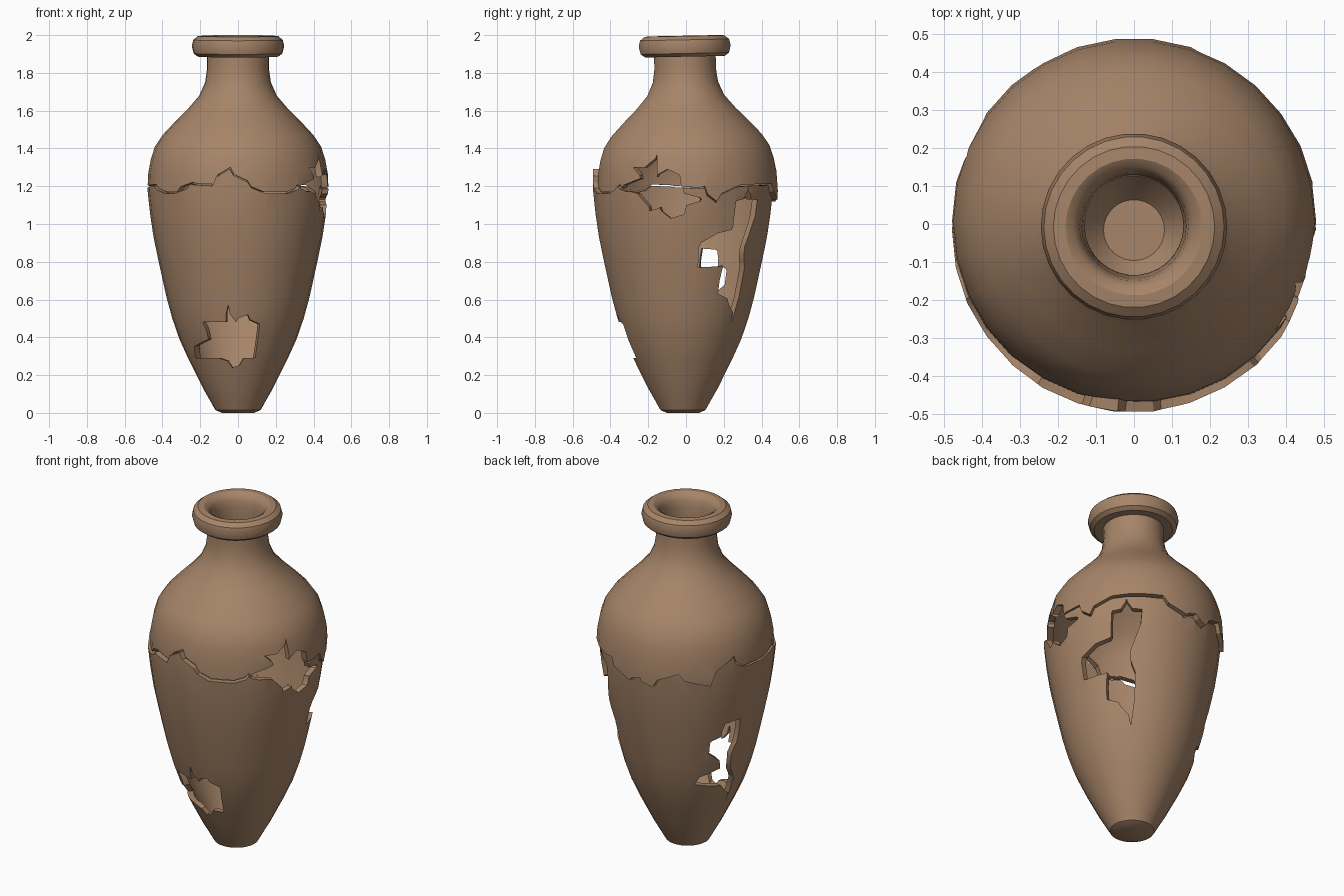
import bpy, bmesh, math
from mathutils import Matrix

if "Cube" in bpy.data.objects:
    bpy.data.objects.remove(bpy.data.objects["Cube"])

SEGMENTS = 30
WALL = 0.034

clay = bpy.data.materials.new("brown clay")
clay.diffuse_color = (0.385, 0.233, 0.14, 1)
clay.use_nodes = True
clay.node_tree.nodes["Principled BSDF"].inputs["Base Color"].default_value = clay.diffuse_color


def finish(name, bm, matrix=None):
    bmesh.ops.recalc_face_normals(bm, faces=bm.faces)
    if matrix:
        bm.transform(matrix)
    mesh = bpy.data.meshes.new(name)
    bm.to_mesh(mesh)
    bm.free()
    obj = bpy.data.objects.new(name, mesh)
    bpy.context.collection.objects.link(obj)
    return obj


def lathe(name, profile, closed, matrix):
    """Spin an (r, z) outline round the z axis into a thick wall."""
    bm = bmesh.new()
    vs = [bm.verts.new((r, 0, z)) for r, z in profile]
    es = [bm.edges.new(p) for p in zip(vs, vs[1:])]
    if closed:
        es.append(bm.edges.new((vs[-1], vs[0])))
    bmesh.ops.spin(bm, geom=vs + es, cent=(0, 0, 0), axis=(0, 0, 1),
                   angle=2 * math.pi, steps=SEGMENTS, use_merge=False)
    bmesh.ops.remove_doubles(bm, verts=bm.verts, dist=1e-4)
    obj = finish(name, bm, matrix)
    obj.data.materials.append(clay)
    return obj


def polar(r, deg, z):
    a = math.radians(deg)
    return (r * math.cos(a), r * math.sin(a), z)


def hole_cutter(name, outline):
    """Radial plug from an (azimuth, z) outline."""
    bm = bmesh.new()
    inner = [bm.verts.new(polar(0.12, a, z)) for a, z in outline]
    outer = [bm.verts.new(polar(0.62, a, z)) for a, z in outline]
    n = len(outline)
    for i in range(n):
        j = (i + 1) % n
        bm.faces.new((inner[i], inner[j], outer[j], outer[i]))
    bm.faces.new(inner[::-1])
    bm.faces.new(outer)
    bmesh.ops.triangulate(bm, faces=bm.faces)
    return finish(name, bm)


def seam_cutter(name, seam, shift, far_z):
    """Ring with one jagged end following the crack."""
    bm = bmesh.new()
    rings = []
    for a, z in seam:
        rings.append([bm.verts.new(polar(r, a, h)) for r, h in
                      ((0.2, z + shift), (0.8, z + shift), (0.8, far_z), (0.2, far_z))])
    for p, q in zip(rings, rings[1:] + rings[:1]):
        for k in range(4):
            m = (k + 1) % 4
            bm.faces.new((p[k], p[m], q[m], q[k]))
    bmesh.ops.triangulate(bm, faces=bm.faces)
    return finish(name, bm)


def cut(obj, cutters):
    bpy.ops.object.select_all(action='DESELECT')
    bpy.context.view_layer.objects.active = obj
    obj.select_set(True)
    for c in cutters:
        mod = obj.modifiers.new("cut", 'BOOLEAN')
        mod.operation = 'DIFFERENCE'
        mod.solver = 'EXACT'
        mod.object = c
        bpy.ops.object.modifier_apply(modifier=mod.name)
    bpy.ops.object.shade_smooth_by_angle(angle=math.radians(32))


# lower body: outer wall up, inner wall down
belly = [(0.145, 0.06), (0.185, 0.13), (0.22, 0.2), (0.26, 0.28), (0.31, 0.39),
         (0.348, 0.5), (0.378, 0.61), (0.42, 0.8), (0.447, 0.93), (0.465, 1.05),
         (0.478, 1.17), (0.48, 1.25), (0.475, 1.36)]
lower_profile = ([(0, 0), (0.085, 0), (0.12, 0.015)] + belly +
                 [(r - WALL, z) for r, z in belly[:0:-1]] + [(0.08, 0.045), (0, 0.045)])
lower = lathe("lower_body", lower_profile, False, Matrix.Translation((0, -0.016, 0)))

# shoulder, neck and rolled lip, tilted a little
shoulder = [(0.475, 1.02), (0.48, 1.17), (0.475, 1.27), (0.462, 1.34), (0.44, 1.41),
            (0.40, 1.47), (0.335, 1.54), (0.265, 1.61), (0.205, 1.68), (0.174, 1.75),
            (0.164, 1.82)]
lip = [(0.164, 1.888), (0.212, 1.886), (0.235, 1.903), (0.245, 1.942), (0.237, 1.975),
       (0.212, 1.995), (0.18, 1.997), (0.158, 1.985), (0.143, 1.96), (0.137, 1.92)]
upper_profile = shoulder + lip + [(r - WALL, z - 0.01) for r, z in shoulder[::-1]]
pivot = Matrix.Translation((0, 0.008, 1.2))
upper = lathe("shoulder_and_neck", upper_profile, True,
              pivot @ Matrix.Rotation(0.02, 4, 'X') @ Matrix.Translation((0, 0, -1.2)))

# jagged crack round the widest part (azimuth, z)
seam = [(12, 1.2), (20, 1.12), (34, 1.2), (45, 1.21), (69, 1.215), (86, 1.13), (94, 1.16),
        (103, 1.12), (120, 1.21), (141, 1.13), (158, 1.28), (165, 1.21), (186, 1.2),
        (204, 1.21), (218, 1.17), (227, 1.17), (239, 1.22), (254, 1.21), (265, 1.3),
        (276, 1.23), (287, 1.17), (303, 1.17), (312, 1.21), (319, 1.18), (335, 1.2),
        (355, 1.19)]
below = seam_cutter("cutter_below", seam, 0.0, 0.8)
above = seam_cutter("cutter_above", seam, -0.008, 1.7)

# broken holes (azimuth, z)
right_hole = hole_cutter("cutter_right", [
    (-20, 1.37), (-19, 1.25), (-12, 1.29), (-4, 1.25), (-1, 1.16), (10, 1.13), (0, 1.1),
    (-1, 1.06), (-10, 1.03), (-17, 1.09), (-24, 1.07), (-31, 1.15), (-46, 1.19),
    (-31, 1.24), (-37, 1.3), (-28, 1.3)])
back_hole = hole_cutter("cutter_back", [
    (45, 1.195), (49, 1.13), (55.5, 1.13), (47, 0.88), (51, 0.77), (47, 0.48), (39, 0.58),
    (27, 0.63), (29, 0.78), (9, 0.77), (9, 0.87), (22, 0.95), (34, 0.98), (35, 1.12),
    (41, 1.13)])
left_hole = hole_cutter("cutter_left", [
    (133, 0.48), (156, 0.57), (144, 0.68), (144, 0.75), (153, 0.78), (155, 0.86),
    (168, 0.87), (169, 0.77), (165, 0.65), (175, 0.47), (177, 0.31), (168, 0.4)])
front_pts = [(-0.05, 0.57), (-0.01, 0.48), (0.05, 0.52), (0.11, 0.47), (0.09, 0.29),
             (0.03, 0.29), (-0.03, 0.24), (-0.10, 0.29), (-0.23, 0.29), (-0.15, 0.39),
             (-0.18, 0.48), (-0.06, 0.48)]
front_hole = hole_cutter("cutter_front", [
    (270 + math.degrees(math.asin(x / (0.18 + 0.335 * z))), z) for x, z in front_pts])

cut(lower, [above, right_hole, back_hole, left_hole, front_hole])
cut(upper, [below, right_hole])

for c in (above, below, right_hole, back_hole, left_hole, front_hole):
    bpy.data.objects.remove(c)
